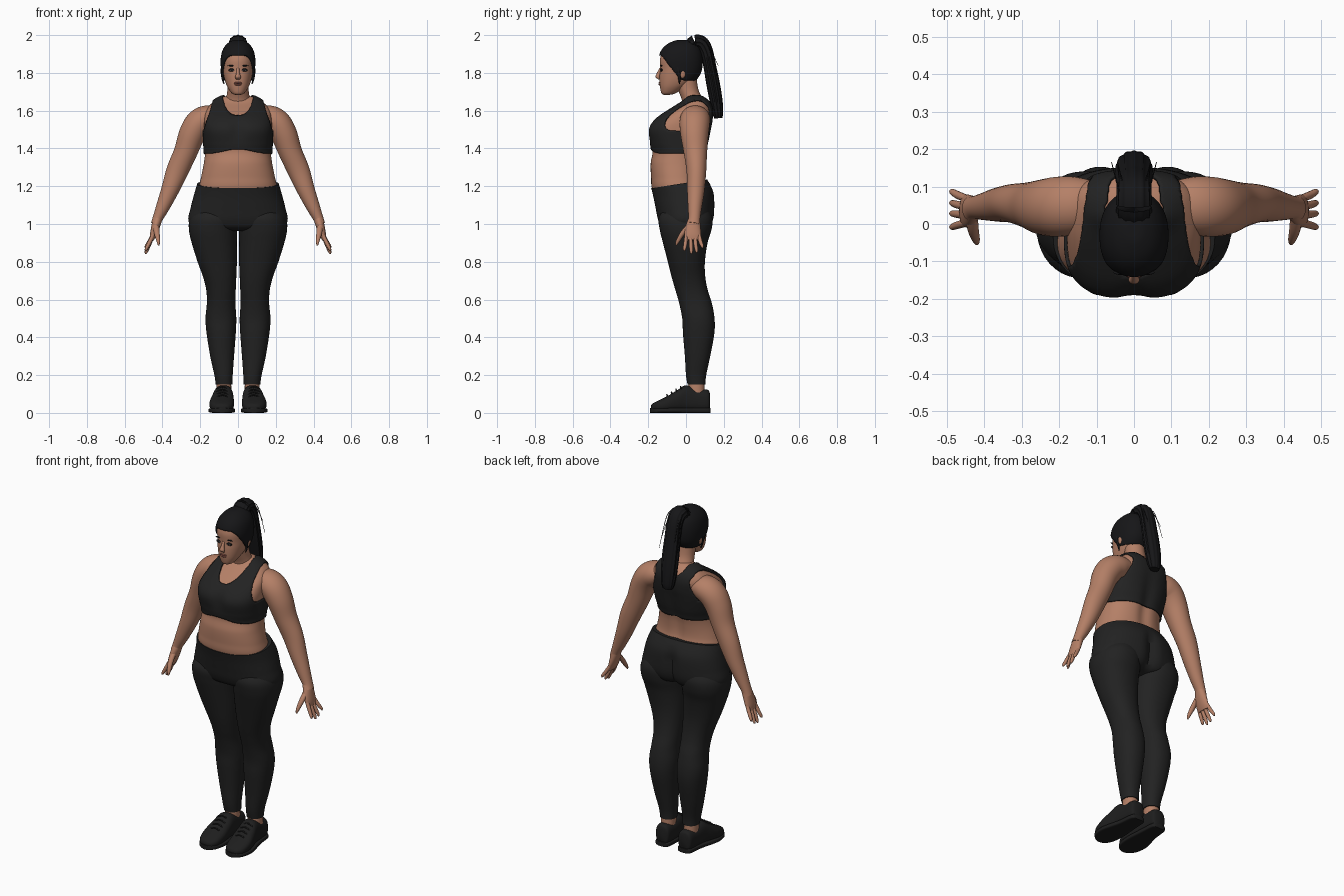
import bpy, bmesh, math
from mathutils import Vector, Matrix

def material(name, rgb):
    m = bpy.data.materials.new(name)
    m.diffuse_color = (*rgb, 1)
    return m

SKIN = material("skin", (0.46, 0.215, 0.135))
CLOTH = material("black fabric", (0.016, 0.016, 0.016))
SHOE = material("black shoe", (0.013, 0.013, 0.013))
HAIR = material("black hair", (0.008, 0.008, 0.009))
LIPS = material("lips", (0.30, 0.10, 0.075))
WHITE = material("eye white", (0.55, 0.5, 0.47))

def smooth_rows(rows, sub):
    """Catmull-Rom resampling of rows of numbers."""
    rows = [tuple(r) + (2.0,) * (6 - len(r)) for r in rows]
    p = [rows[0]] + rows + [rows[-1]]
    out = []
    for i in range(1, len(p) - 2):
        for s in range(sub):
            t = s / sub
            out.append([0.5 * (2 * b + (c - a) * t + (2 * a - 5 * b + 4 * c - d) * t * t
                        + (3 * b - a - 3 * c + d) * t ** 3)
                        for a, b, c, d in zip(*p[i - 1:i + 3])])
    return out + [list(rows[-1])]

def tube(bm, rows, frame, n=32, sub=5, flute=0.0):
    """Loft of superellipses; rows are x, y, z, radius a, radius b, exponent."""
    rows = smooth_rows(rows, sub)
    pts = [Vector(r[:3]) for r in rows]
    rings = []
    for i, r in enumerate(rows):
        if frame == 'Z':
            u, v = Vector((1, 0, 0)), Vector((0, 1, 0))
        elif frame == 'Y':
            u, v = Vector((1, 0, 0)), Vector((0, 0, 1))
        else:
            t = (pts[min(i + 1, len(pts) - 1)] - pts[max(i - 1, 0)]).normalized()
            u = Vector(frame).cross(t).normalized()
            v = t.cross(u)
        ring = []
        for k in range(n):
            w = 2 * math.pi * k / n
            c, s = math.cos(w), math.sin(w)
            f = 1 + flute * math.cos(12 * w)
            cu = math.copysign(abs(c) ** (2 / r[5]), c) * max(r[3], .001) * f
            sv = math.copysign(abs(s) ** (2 / r[5]), s) * max(r[4], .001) * f
            ring.append(bm.verts.new(pts[i] + u * cu + v * sv))
        rings.append(ring)
    for a, b in zip(rings, rings[1:]):
        for k in range(n):
            bm.faces.new((a[k], a[(k + 1) % n], b[(k + 1) % n], b[k]))
    bm.faces.new(rings[0])
    bm.faces.new(rings[-1])

def ball(bm, loc, size, seg=20):
    bmesh.ops.create_uvsphere(bm, u_segments=seg, v_segments=seg // 2, radius=1,
                              matrix=Matrix.Translation(loc) @ Matrix.Diagonal((*size, 1)))

def finish(name, bm, mat, mirror=False, thick=0.0):
    bmesh.ops.recalc_face_normals(bm, faces=bm.faces)
    me = bpy.data.meshes.new(name)
    bm.to_mesh(me)
    bm.free()
    ob = bpy.data.objects.new(name, me)
    bpy.context.collection.objects.link(ob)
    me.materials.append(mat)
    bpy.ops.object.select_all(action='DESELECT')
    ob.select_set(True)
    bpy.context.view_layer.objects.active = ob
    bpy.ops.object.shade_smooth_by_angle(angle=math.radians(45))
    if mirror:
        ob.modifiers.new("mirror", 'MIRROR').use_mirror_merge = False
    if thick:
        mod = ob.modifiers.new("thickness", 'SOLIDIFY')
        mod.thickness, mod.offset = thick, 1
    return ob

def span(z, x0, x1, y0, y1, e=2.2):
    return ((x0 + x1) / 2, (y0 + y1) / 2, z, (x1 - x0) / 2, (y1 - y0) / 2, e)

def wide(z, hw, y0, y1, e=2.2):
    return span(z, -hw, hw, y0, y1, e)

def shell(bm, keep):
    """Keep the faces that pass the rule, then even out the cut edge."""
    bmesh.ops.delete(bm, geom=[f for f in bm.faces if not keep(*f.calc_center_median())],
                     context='FACES')
    edge = [e for e in bm.edges if e.is_boundary]
    for _ in range(5):
        near = {}
        for e in edge:
            a, b = e.verts
            near.setdefault(a, []).append(b.co.copy())
            near.setdefault(b, []).append(a.co.copy())
        for v, c in near.items():
            v.co = v.co * 0.5 + sum(c, Vector()) / len(c) * 0.5

# Torso
TORSO = [wide(1.08, .19, -.13, .11), wide(1.18, .207, -.178, .10), wide(1.25, .195, -.185, .085),
         wide(1.32, .181, -.187, .088), wide(1.38, .174, -.177, .10), wide(1.43, .176, -.183, .112, 2.5),
         wide(1.50, .179, -.190, .125, 2.8), wide(1.55, .178, -.158, .134, 2.7),
         wide(1.60, .170, -.088, .136, 2.6), wide(1.64, .138, -.03, .125, 2.4),
         wide(1.668, .095, -.005, .10), wide(1.68, .05, .01, .08)]

def torso_mesh():
    bm = bmesh.new()
    tube(bm, TORSO, 'Z', 96, 9)
    for v in bm.verts:
        x, y, z = v.co
        dip = math.exp(-(x / .035) ** 2)
        if y < -.05:
            v.co.y += .014 * dip * math.exp(-((z - 1.5) / .05) ** 2)
        elif y > .05:
            v.co.y -= .014 * dip * math.exp(-((z - 1.35) / .2) ** 2)
    return bm

finish("torso", torso_mesh(), SKIN)

# Sports top: a shell over the torso with neckline and armholes cut by rule
def in_top(x, y, z):
    x = abs(x)
    if z < 1.37 + (.028 * math.exp(-(x / .1) ** 2) if y < 0 else 0) or z > 1.676:
        return False
    if y < .05 and (x / .078) ** 2 + ((z - 1.67) / .105) ** 2 < 1:
        return False
    if y >= .05 and (x / .07) ** 2 + ((z - 1.68) / .06) ** 2 < 1:
        return False
    slope = .122 + (1.67 - z) * .3 if y < .05 else .105 + abs(z - 1.60) * .35
    return not (z > 1.49 and x > slope)

bm = torso_mesh()
shell(bm, in_top)
finish("sports_top", bm, CLOTH, thick=.009)

# Leggings: hips with a waistband that rises to the back, and two legs
bm = bmesh.new()
tube(bm, [wide(.962, .16, -.08, .07), wide(.98, .235, -.125, .12), wide(1.02, .263, -.147, .145),
          wide(1.08, .252, -.16, .153), wide(1.14, .233, -.172, .148), wide(1.19, .216, -.184, .112)],
     'Z', 72, 7)
for v in bm.verts:
    x, y, z = v.co
    if y > 0:
        v.co.y -= .025 * math.exp(-(x / .03) ** 2) * max(0, min(1, (1.17 - z) / .06))
    v.co.z += max(0, (z - 1.08) / .11) * .045 * (y + .18) / .29
finish("leggings_hips", bm, CLOTH)

bm = bmesh.new()
tube(bm, [span(.15, .03, .118, .008, .103), span(.2, .028, .125, 0, .107), span(.3, .021, .147, -.006, .128),
          span(.42, .012, .166, -.016, .15), span(.5, .009, .172, -.02, .151), span(.58, .014, .165, -.036, .137),
          span(.65, .012, .168, -.056, .115), span(.72, .009, .185, -.076, .102), span(.8, .006, .214, -.096, .10),
          span(.9, .006, .245, -.122, .114), span(.97, .005, .260, -.139, .135),
          span(1.03, .004, .255, -.145, .14), span(1.08, .03, .22, -.12, .12)], 'Z', 40, 6)
finish("leggings_legs", bm, CLOTH, True)

# Ankles
bm = bmesh.new()
tube(bm, [span(.08, .035, .115, .01, .10), span(.17, .036, .112, .014, .097)], 'Z', 24)
finish("ankles", bm, SKIN, True)

# Shoes: upper, sole and laces
def shoe_row(y, cx, hw, low, top, e=2.6):
    return (cx, y, (low + top) / 2, hw, (top - low) / 2, e)

bm = bmesh.new()
tube(bm, [shoe_row(.127, .073, .025, .02, .10), shoe_row(.115, .073, .042, .008, .122),
          shoe_row(.06, .074, .047, .005, .128), shoe_row(.0, .077, .052, .005, .146),
          shoe_row(-.05, .082, .06, .005, .118), shoe_row(-.10, .086, .065, .005, .088),
          shoe_row(-.15, .086, .057, .005, .064), shoe_row(-.178, .084, .036, .01, .048),
          shoe_row(-.186, .084, .015, .015, .036)], 'Y', 32, 6)
finish("shoe_uppers", bm, SHOE, True)
bm = bmesh.new()
tube(bm, [shoe_row(.131, .073, .025, 0, .026, 5), shoe_row(.115, .073, .044, 0, .027, 5),
          shoe_row(.03, .075, .053, 0, .027, 5), shoe_row(-.08, .085, .07, 0, .026, 5),
          shoe_row(-.15, .086, .06, 0, .026, 5), shoe_row(-.18, .084, .037, 0, .026, 5),
          shoe_row(-.19, .084, .015, 0, .026, 5)], 'Y', 32, 5)
finish("shoe_soles", bm, SHOE, True)
bm = bmesh.new()
for i in range(4):
    y, z = -.025 - .024 * i, .138 - .0145 * i
    tube(bm, [(.05, y, z - .012, .004, .004), (.082, y - .004, z + .001, .004, .004),
              (.115, y, z - .012, .004, .004)], (0, 1, 0), 8, 4)
finish("laces", bm, SHOE, True)

# Arms
bm = bmesh.new()
tube(bm, [(.10, .055, 1.575, .045, .06), (.155, .05, 1.562, .068, .077), (.205, .046, 1.535, .073, .08),
          (.243, .045, 1.475, .070, .074), (.278, .05, 1.38, .062, .062), (.322, .055, 1.28, .058, .052),
          (.36, .052, 1.18, .047, .046), (.398, .047, 1.09, .036, .037), (.425, .044, 1.03, .027, .031),
          (.436, .040, 1.0, .025, .034)], (0, 1, 0), 36, 6)
finish("arms", bm, SKIN, True)

# Hands: palm, four fingers and thumb
bm = bmesh.new()
tube(bm, [(.425, .044, 1.03, .026, .030), (.438, .037, .98, .022, .041), (.450, .035, .94, .017, .044),
          (.457, .035, .915, .011, .038)], (0, 1, 0), 24)
for y0, y1, z1 in ((.068, .086, .872), (.046, .056, .848), (.024, .028, .842), (.003, -.008, .858)):
    tube(bm, [(.448, y0, .945, .010, .010), (.470, (y0 + y1) / 2, (.94 + z1) / 2, .0105, .0105),
              (.486, y1, z1 + .01, .008, .008), (.489, y1, z1, .003, .003)], (0, 1, 0), 12, 4)
tube(bm, [(.434, .025, 1.0, .013, .016), (.430, -.015, .955, .013, .015), (.422, -.043, .91, .010, .010),
          (.420, -.053, .888, .004, .004)], (1, 0, 0), 12, 4)
finish("hands", bm, SKIN, True)

# Neck, head, nose and ears
bm = bmesh.new()
tube(bm, [(0, .045, 1.60, .085, .06), (0, .035, 1.655, .066, .056), (0, .012, 1.71, .056, .054),
          (0, -.005, 1.78, .056, .06)], 'Z', 36)
finish("neck", bm, SKIN)
HEAD = [wide(1.684, .014, -.118, -.085), wide(1.692, .033, -.13, -.055), wide(1.72, .053, -.137, -.01),
        wide(1.75, .066, -.140, .03), wide(1.785, .075, -.140, .06), wide(1.82, .080, -.137, .075),
        wide(1.87, .082, -.138, .078), wide(1.915, .073, -.122, .07), wide(1.945, .053, -.092, .052),
        wide(1.962, .026, -.052, .025), wide(1.965, .004, -.02, 0)]
bm = bmesh.new()
tube(bm, HEAD, 'Z', 48, 6)
finish("head", bm, SKIN)
bm = bmesh.new()
tube(bm, [(0, -.132, 1.825, .007, .008), (0, -.143, 1.80, .009, .011), (0, -.149, 1.778, .015, .012),
          (0, -.140, 1.765, .010, .006)], 'Z', 16)
finish("nose", bm, SKIN)
bm = bmesh.new()
ball(bm, (.080, -.018, 1.80), (.009, .016, .028))
finish("ears", bm, SKIN, True)

# Eyes, brows and lips
bm = bmesh.new()
ball(bm, (.033, -.130, 1.815), (.018, .007, .0085))
ball(bm, (.034, -.130, 1.838), (.021, .006, .0035))
finish("lashes_and_brows", bm, HAIR, True)
bm = bmesh.new()
for dx in (-.008, .008):
    ball(bm, (.033 + dx, -.134, 1.814), (.004, .004, .003), 12)
finish("eye_whites", bm, WHITE, True)
bm = bmesh.new()
ball(bm, (0, -.138, 1.747), (.022, .007, .005))
ball(bm, (0, -.138, 1.738), (.018, .007, .005))
finish("lips", bm, LIPS)

# Hair cap: a shell over the head above the hairline
def in_hair(x, y, z):
    return z > (1.765 if y > -.03 else 1.765 + min(.125, (-.03 - y) * 1.35))

bm = bmesh.new()
tube(bm, HEAD, 'Z', 72, 9)
shell(bm, in_hair)
finish("hair_cap", bm, HAIR, thick=.010)

# Ponytail, hair tie and loose locks
bm = bmesh.new()
tube(bm, [(0, .015, 1.935, .045, .03), (0, .045, 1.962, .046, .036), (0, .082, 1.958, .045, .036),
          (0, .108, 1.915, .044, .033), (0, .125, 1.84, .046, .032), (0, .142, 1.75, .048, .034),
          (0, .158, 1.66, .046, .033), (0, .168, 1.59, .038, .028), (0, .171, 1.56, .028, .020)],
     (0, 1, .3), 48, 6, .05)
bm.verts.ensure_lookup_table()
finish("ponytail", bm, HAIR)
bm = bmesh.new()
for x0, x1, y1, z1 in ((.035, .06, .165, 1.78), (.02, .045, .17, 1.84)):
    tube(bm, [(x0, .07, 1.98, .002, .002), (x0 + .012, .115, 1.95, .002, .002),
              (x1, y1, z1, .001, .001)], (1, 0, 0), 6, 5)
tube(bm, [(.079, -.05, 1.86, .008, .015), (.084, -.040, 1.81, .008, .010), (.080, -.035, 1.765, .006, .006),
          (.074, -.035, 1.74, .002, .002)], 'Z', 12, 4)
finish("loose_locks", bm, HAIR, True)
